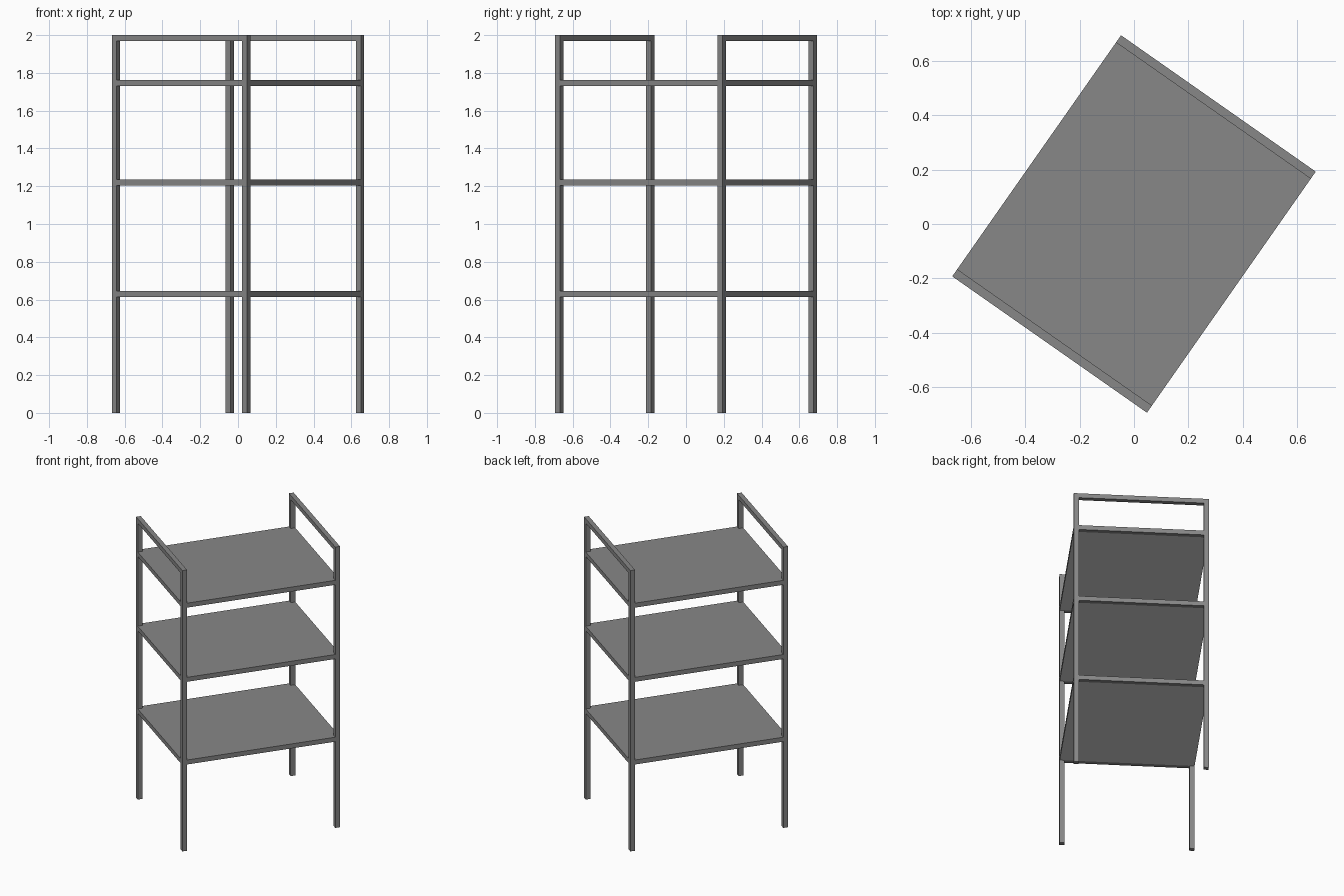
import bpy, math
from mathutils import Matrix

if "Cube" in bpy.data.objects:
    bpy.data.objects.remove(bpy.data.objects["Cube"])

HALF_W, HALF_L, T, HEIGHT = 0.437, 0.541, 0.032, 2.0
TURN = Matrix.Rotation(math.radians(-35), 4, 'Z')   # whole rack stands turned


def material(name, value):
    mat = bpy.data.materials.new(name)
    mat.diffuse_color = (value, value, value, 1)
    mat.use_nodes = True
    mat.node_tree.nodes["Principled BSDF"].inputs["Base Color"].default_value = mat.diffuse_color
    return mat


grey = material("grey metal", 0.245)
pale = material("pale shelf underside", 0.65)


def box(name, center, size):
    bpy.ops.mesh.primitive_cube_add(size=1)
    ob = bpy.context.object
    ob.name = name
    ob.data.transform(TURN @ Matrix.Translation(center) @ Matrix.Diagonal((*size, 1)))
    ob.data.materials.append(grey)
    return ob


SHELVES = {"lower": 0.63, "middle": 1.219, "upper": 1.747}

# Two end frames: posts, top handle rail and the shelf rails between the posts
for end, sy in (("front", -1), ("back", 1)):
    y = sy * (HALF_L - T / 2)
    for side, sx in (("left", -1), ("right", 1)):
        box(f"{end}_{side}_post", (sx * (HALF_W - T / 2), y, (HEIGHT - T) / 2),
            (T, T, HEIGHT - T))
    box(f"{end}_top_rail", (0, y, HEIGHT - T / 2), (2 * HALF_W, T, T))
    for level, z in SHELVES.items():
        box(f"{end}_{level}_shelf_rail", (0, y, z), (2 * (HALF_W - T), T, T))

# Shelf boards spanning between the end frames, pale on the underside
for level, z in SHELVES.items():
    shelf = box(f"{level}_shelf", (0, 0, z), (2 * HALF_W, 2 * (HALF_L - T), T))
    shelf.data.materials.append(pale)
    for face in shelf.data.polygons:
        face.material_index = 1 if face.normal.z < -0.5 else 0
